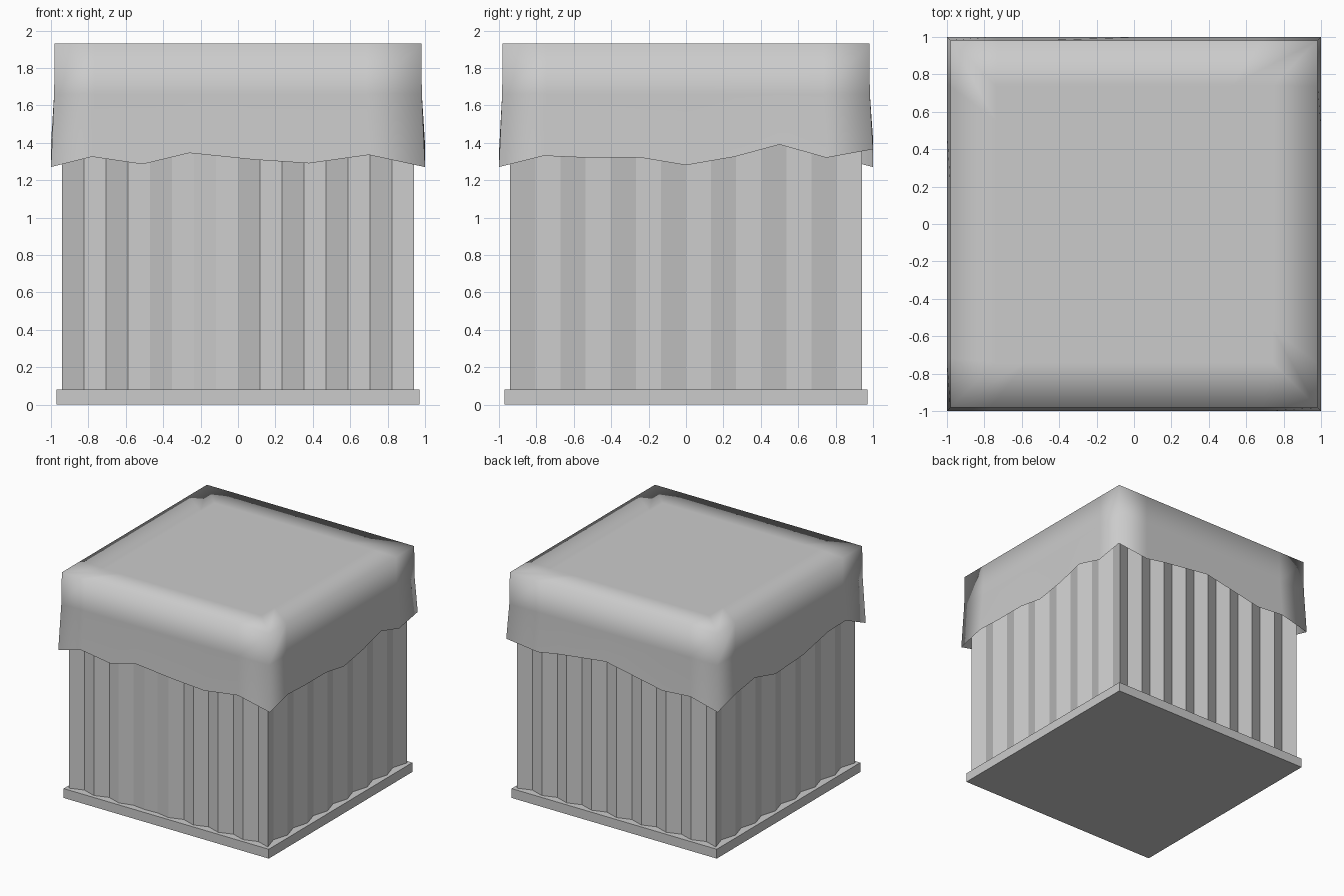
import bpy, bmesh
from mathutils import Vector

if "Cube" in bpy.data.objects:
    bpy.data.objects.remove(bpy.data.objects["Cube"])


def finish(name, bm, smooth=False):
    bmesh.ops.remove_doubles(bm, verts=bm.verts, dist=0.0005)
    bmesh.ops.recalc_face_normals(bm, faces=bm.faces)
    for f in bm.faces:
        f.smooth = smooth
    me = bpy.data.meshes.new(name)
    bm.to_mesh(me)
    bm.free()
    ob = bpy.data.objects.new(name, me)
    bpy.context.collection.objects.link(ob)
    return ob


def loft(bm, rings, cap_bottom, cap_top):
    rows = [[bm.verts.new(p) for p in r] for r in rings]
    n = len(rows[0])
    for a, b in zip(rows, rows[1:]):
        for i in range(n):
            j = (i + 1) % n
            bm.faces.new((a[i], a[j], b[j], b[i]))
    if cap_bottom:
        bm.faces.new(rows[0][::-1])
    if cap_top:
        bm.faces.new(rows[-1])


def on_side(k, t, out):
    """Point at t along side k (front, right, back, left), 'out' from centre."""
    return [(t, -out), (out, t), (-t, out), (-out, -t)][k]


# base slab
bm = bmesh.new()
bmesh.ops.create_cube(bm, size=1)
bmesh.ops.scale(bm, verts=bm.verts, vec=(1.94, 1.94, 0.08))
bmesh.ops.translate(bm, verts=bm.verts, vec=(0, 0, 0.04))
finish("base_slab", bm)

# pleated walls: zigzag outline, front middle is worn flatter
R, DEPTH = 0.94, 0.04
worn = {5: 0.03, 6: 0.015, 7: 0.022}
outline = []
for k, n in enumerate((16, 14, 16, 14)):
    for i in range(n):
        d = DEPTH * (i % 2)
        if k == 0:
            d = worn.get(i, d)
        outline.append(on_side(k, -R + 2 * R * i / n, R - d))
bm = bmesh.new()
loft(bm, [[(x, y, z) for x, y in outline] for z in (0.08, 1.88)], True, True)
finish("pleated_walls", bm)

# draped cover: (position along side, hem height), counter-clockwise from front
hems = [
    [(-1, 1.27), (-.78, 1.325), (-.51, 1.285), (-.26, 1.345), (.08, 1.31),
     (.38, 1.29), (.70, 1.335)],
    [(-1, 1.27), (-.76, 1.33), (-.53, 1.32), (-.24, 1.32), (0, 1.28),
     (.26, 1.325), (.5, 1.39), (.75, 1.32)],
    [(-1, 1.365), (-.70, 1.33), (-.5, 1.365), (-.06, 1.42), (.48, 1.315),
     (.74, 1.335)],
    [(-1, 1.27), (-.75, 1.335), (-.5, 1.375), (-.22, 1.30), (.15, 1.32),
     (.5, 1.39), (.73, 1.395)],
]
cols = [(Vector(on_side(k, t, 1)), z) for k, side in enumerate(hems) for t, z in side]
levels = [(1.0, None), (0.983, 1.66), (0.98, 1.93), (0.74, 1.93)]
rings = [[(p.x * s, p.y * s, hem if z is None else z) for p, hem in cols]
         for s, z in levels]
bm = bmesh.new()
loft(bm, rings, False, True)
finish("draped_cover", bm, smooth=True)
